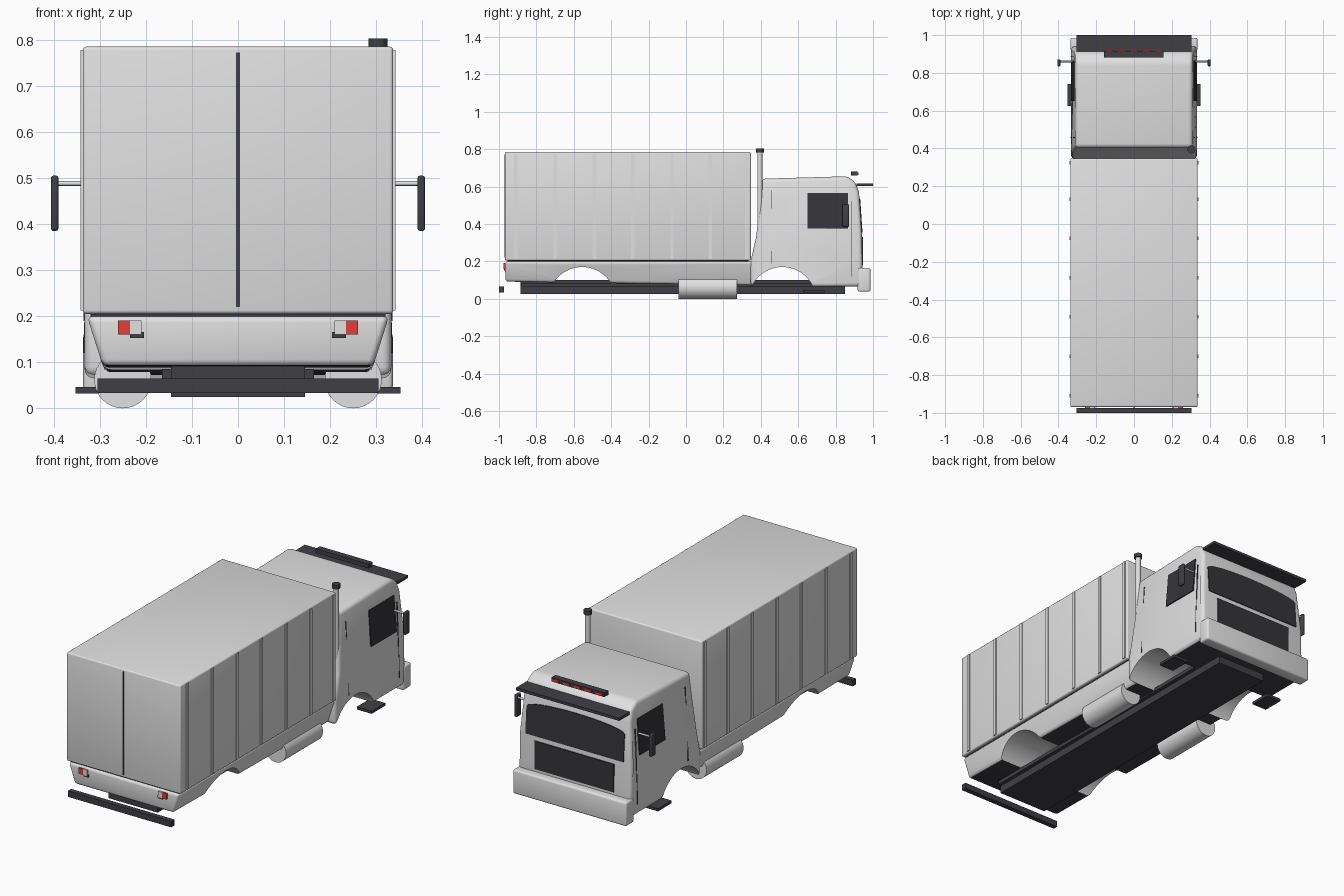
import bpy, bmesh, math
from mathutils import Vector

if "Cube" in bpy.data.objects:
    bpy.data.objects.remove(bpy.data.objects["Cube"])


def mat(name, r, g, b):
    m = bpy.data.materials.new(name)
    m.diffuse_color = (r, g, b, 1)
    m.use_nodes = True
    m.node_tree.nodes["Principled BSDF"].inputs["Base Color"].default_value = m.diffuse_color
    return m


WHITE = mat("white paint", 0.75, 0.75, 0.75)
DARK = mat("dark plastic", 0.05, 0.05, 0.06)
GLASS = mat("dark glass", 0.035, 0.035, 0.042)
RED = mat("red lamp", 0.75, 0.05, 0.04)


def finish(name, bm, *mats):
    bmesh.ops.recalc_face_normals(bm, faces=bm.faces)
    me = bpy.data.meshes.new(name)
    bm.to_mesh(me)
    bm.free()
    for m in mats:
        me.materials.append(m)
    ob = bpy.data.objects.new(name, me)
    bpy.context.collection.objects.link(ob)
    return ob


def smooth(ob, angle=40):
    bpy.ops.object.select_all(action='DESELECT')
    ob.select_set(True)
    bpy.context.view_layer.objects.active = ob
    bpy.ops.object.shade_smooth_by_angle(angle=math.radians(angle))


def apply(ob):
    dg = bpy.context.evaluated_depsgraph_get()
    me = bpy.data.meshes.new_from_object(ob.evaluated_get(dg))
    ob.modifiers.clear()
    ob.data = me


def bevel(ob, width, seg=3):
    b = ob.modifiers.new("bevel", 'BEVEL')
    b.width, b.segments, b.limit_method = width, seg, 'ANGLE'
    b.angle_limit = math.radians(20)
    apply(ob)
    smooth(ob)


def box(name, x, y, z, m, bev=0):
    """Box from (min, max) ranges."""
    bm = bmesh.new()
    bmesh.ops.create_cube(bm, size=1)
    for v in bm.verts:
        v.co = Vector([(r[0] + r[1]) / 2 + c * (r[1] - r[0]) for r, c in zip((x, y, z), v.co)])
    ob = finish(name, bm, m)
    if bev:
        bevel(ob, bev)
    return ob


def rod(name, a, b, r, m, n=24):
    """Cylinder between two points."""
    a, b = Vector(a), Vector(b)
    bm = bmesh.new()
    bmesh.ops.create_cone(bm, cap_ends=True, segments=n, radius1=r, radius2=r, depth=(b - a).length)
    q = Vector((0, 0, 1)).rotation_difference(b - a)
    for v in bm.verts:
        v.co = q @ v.co + (a + b) / 2
    ob = finish(name, bm, m)
    smooth(ob)
    return ob


def extrude(name, profile, width):
    """Side profile (y, z) extruded across x, half width given by height."""
    bm = bmesh.new()
    rows = [[bm.verts.new((s * width(z), y, z)) for y, z in profile] for s in (-1, 1)]
    n = len(profile)
    for i in range(n):
        j = (i + 1) % n
        bm.faces.new((rows[0][i], rows[0][j], rows[1][j], rows[1][i]))
    for r in rows:
        bm.faces.new(r)
    return finish(name, bm, WHITE, DARK)


def cab_w(z):
    return 0.333 if z <= 0.35 else 0.333 - (z - 0.35) * 0.08


def skirt_w(z):
    return 0.328 - (0.2 - z) * 0.32


def side_plate(name, s, y, z, m):
    """Thin plate following the leaning cab side."""
    bm = bmesh.new()
    bmesh.ops.create_cube(bm, size=1)
    for v in bm.verts:
        zz = z[0] if v.co.z < 0 else z[1]
        v.co = (s * (cab_w(zz) + v.co.x * 0.006), y[0] if v.co.y < 0 else y[1], zz)
    return finish(name, bm, m)


# wheel arch cutters
cutters = [rod("arch_cutter", (-0.5, y, -0.01), (0.5, y, -0.01), 0.18, WHITE, 64) for y in (-0.555, 0.515)]


def cut_arches(ob):
    for c in cutters:
        b = ob.modifiers.new("arch", 'BOOLEAN')
        b.operation, b.solver, b.object = 'DIFFERENCE', 'EXACT', c
    apply(ob)
    for p in ob.data.polygons:      # dark underside
        p.material_index = int(p.normal.z < -0.9 and p.center.z < 0.1)
    smooth(ob)


# cab shell
cab = extrude("cab", [(0.345, 0.07), (0.345, 0.2), (0.375, 0.33), (0.392, 0.48), (0.405, 0.642), (0.86, 0.655),
                      (0.905, 0.625), (0.925, 0.57), (0.94, 0.35), (0.943, 0.2), (0.943, 0.065), (0.67, 0.065)], cab_w)
bevel(cab, 0.02, 4)
cut_arches(cab)

# lower body behind the cab
skirt = extrude("lower_body", [(-0.965, 0.092), (-0.968, 0.2), (0.38, 0.2), (0.38, 0.072)], skirt_w)
bevel(skirt, 0.014, 3)
cut_arches(skirt)
for c in cutters:
    bpy.data.objects.remove(c)

# cargo box with side ribs and rear door gap
box("cargo_box", (-0.337, 0.337), (-0.968, 0.347), (0.205, 0.785), WHITE, 0.008)
box("cargo_floor", (-0.32, 0.32), (-0.955, 0.335), (0.19, 0.21), DARK)
for y in (-0.91, -0.70, -0.49, -0.285, -0.075, 0.13, 0.325):
    for s in (-1, 1):
        box("cargo_rib", (s * 0.339 - 0.003, s * 0.339 + 0.003), (y - 0.009, y + 0.009), (0.212, 0.778), WHITE)
box("door_gap", (-0.004, 0.004), (-0.971, -0.965), (0.22, 0.772), DARK)

# chassis and rear bar
box("chassis", (-0.145, 0.145), (-0.885, 0.85), (0.025, 0.10), DARK)
box("cross_member", (-0.165, 0.165), (-0.88, 0.84), (0.065, 0.085), DARK)
box("rear_bar", (-0.305, 0.305), (-1.0, -0.973), (0.033, 0.065), DARK)

# front bumper, visor, roof light bar
box("front_bumper", (-0.336, 0.336), (0.918, 0.986), (0.038, 0.166), WHITE, 0.01)
box("sun_visor", (-0.305, 0.305), (0.912, 1.0), (0.602, 0.617), DARK)
box("light_bar", (-0.158, 0.155), (0.882, 0.916), (0.658, 0.68), DARK)
for i in range(5):
    x = -0.13 + i * 0.065
    box("roof_lamp", (x - 0.019, x + 0.019), (0.913, 0.921), (0.662, 0.676), RED)

# windscreen leaning with the cab front
bm = bmesh.new()
top = [(0.29 * math.cos(a), 0.50 + 0.035 * math.sin(a)) for a in [math.pi * i / 12 for i in range(13)]]
outline = [(-0.29, 0.355), (0.29, 0.355)] + top
rings = [[bm.verts.new((x, 0.941 - (z - 0.35) * 0.068 + o, z)) for x, z in outline] for o in (-0.006, 0.003)]
for i in range(len(outline)):
    j = (i + 1) % len(outline)
    bm.faces.new((rings[0][i], rings[0][j], rings[1][j], rings[1][i]))
for r in rings:
    bm.faces.new(r)
finish("windscreen", bm, GLASS)
box("grille", (-0.235, 0.235), (0.937, 0.946), (0.18, 0.33), GLASS)

# paired cab and body parts
for s in (-1, 1):
    def xr(a, b):
        return tuple(sorted((s * a, s * b)))
    side_plate("side_window", s, (0.65, 0.865), (0.375, 0.565), GLASS)
    side_plate("door_seam", s, (0.456, 0.461), (0.19, 0.58), DARK)
    side_plate("corner_seam", s, (0.884, 0.888), (0.12, 0.52), DARK)
    rod("mirror_arm", (s * 0.31, 0.86, 0.488), (s * 0.398, 0.86, 0.488), 0.005, WHITE, 12)
    box("mirror", xr(0.390, 0.406), (0.835, 0.872), (0.385, 0.505), DARK, 0.005)
    box("cab_step", xr(0.265, 0.353), (0.625, 0.74), (0.032, 0.046), DARK)
    rod("fuel_tank", (s * 0.25, -0.04, 0.062), (s * 0.25, 0.272, 0.062), 0.062, WHITE, 32)
    box("tail_lamp", xr(0.234, 0.26), (-0.976, -0.95), (0.16, 0.191), RED)
    box("reverse_lamp", xr(0.21, 0.234), (-0.976, -0.95), (0.16, 0.191), WHITE)
    box("lamp_bracket", xr(0.204, 0.234), (-0.972, -0.95), (0.152, 0.166), DARK)

# exhaust stack
rod("exhaust_pipe", (0.304, 0.395, 0.2), (0.304, 0.395, 0.79), 0.014, WHITE)
rod("exhaust_cap", (0.304, 0.395, 0.782), (0.304, 0.395, 0.803), 0.021, DARK)
